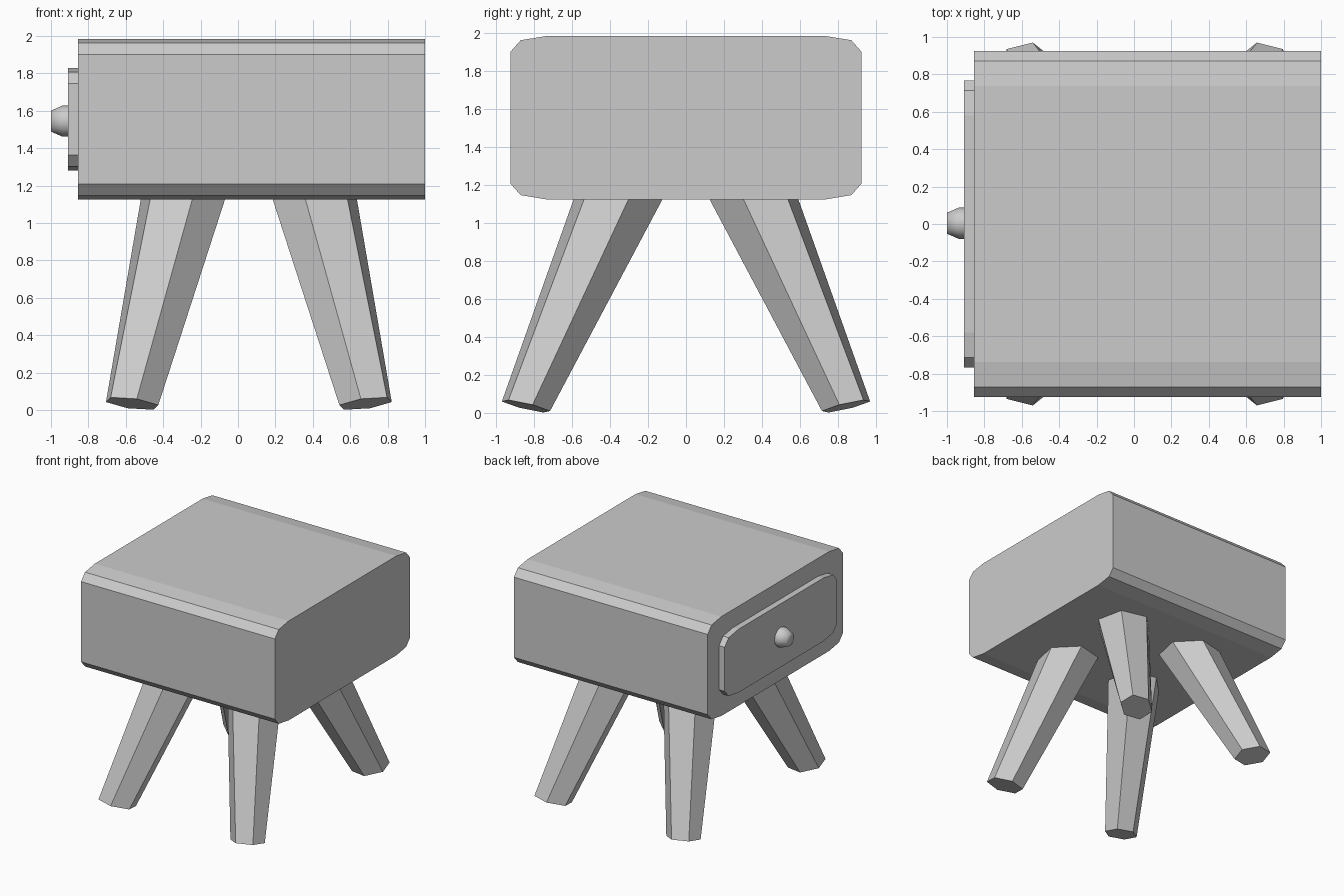
import bpy, bmesh
from mathutils import Vector

if "Cube" in bpy.data.objects:
    bpy.data.objects.remove(bpy.data.objects["Cube"])


def finish(name, bm):
    bmesh.ops.recalc_face_normals(bm, faces=bm.faces)
    mesh = bpy.data.meshes.new(name)
    bm.to_mesh(mesh)
    bm.free()
    obj = bpy.data.objects.new(name, mesh)
    bpy.context.collection.objects.link(obj)
    return obj


def loft(bm, bottom, top):
    """Close a solid between two matching rings."""
    a = [bm.verts.new(p) for p in bottom]
    b = [bm.verts.new(p) for p in top]
    bm.faces.new(a)
    bm.faces.new(b)
    for i in range(len(a)):
        j = (i + 1) % len(a)
        bm.faces.new((a[i], a[j], b[j], b[i]))


def rounded_slab(name, x0, x1, half_y, half_z, zc):
    """Rectangle with two-step eased corners, extruded along x."""
    corner = [(half_y, half_z - 0.083), (half_y - 0.054, half_z - 0.022), (half_y - 0.188, half_z)]
    prof = []
    for sy, sz, pts in ((1, 1, corner), (-1, 1, corner[::-1]),
                        (-1, -1, corner), (1, -1, corner[::-1])):
        prof += [(sy * y, zc + sz * z) for y, z in pts]
    bm = bmesh.new()
    loft(bm, [(x0, y, z) for y, z in prof], [(x1, y, z) for y, z in prof])
    return finish(name, bm)


# Cabinet body and drawer front
rounded_slab("body", -0.855, 1.0, 0.925, 0.43, 1.555)
rounded_slab("drawer_front", -0.908, -0.85, 0.768, 0.274, 1.555)


# Splayed, tapered six-sided legs
def hex_ring(center, b, c):
    center, b, c = Vector(center), Vector(b), Vector(c)
    return [center + v for v in (b, b + c, c, -b, -b - c, -c)]


foot = hex_ring((0.682, 0.843, 0.035), (-0.025, 0.127, 0.025), (0.140, -0.035, 0.008))
cut = hex_ring((0.411, 0.358, 1.125), (-0.050, 0.234, 0), (0.225, -0.055, 0))
head = [f.lerp(c, 1.02) for f, c in zip(foot, cut)]   # run slightly into the body
AXIS = 0.058
for side, sx in (("right", 1), ("left", -1)):
    for end, sy in (("back", 1), ("front", -1)):
        rings = [[(AXIS + sx * (p.x - AXIS), sy * p.y, p.z) for p in ring] for ring in (foot, head)]
        bm = bmesh.new()
        loft(bm, *rings)
        finish(f"{end}_{side}_leg", bm)

# Drawer knob: turned profile, smooth shaded
bm = bmesh.new()
profile = [Vector((-0.90, 0.083, 0)), Vector((-0.938, 0.083, 0)),
           Vector((-1.0, 0.056, 0)), Vector((-1.0, 0, 0))]
verts = [bm.verts.new(p) for p in profile]
edges = [bm.edges.new(e) for e in zip(verts, verts[1:])]
bmesh.ops.spin(bm, geom=verts + edges, cent=(0, 0, 0), axis=(1, 0, 0),
               angle=6.283185307, steps=12)
bmesh.ops.remove_doubles(bm, verts=bm.verts, dist=0.0005)
for f in bm.faces:
    f.smooth = True
knob = finish("drawer_knob", bm)
knob.location = (0, 0.004, 1.545)
